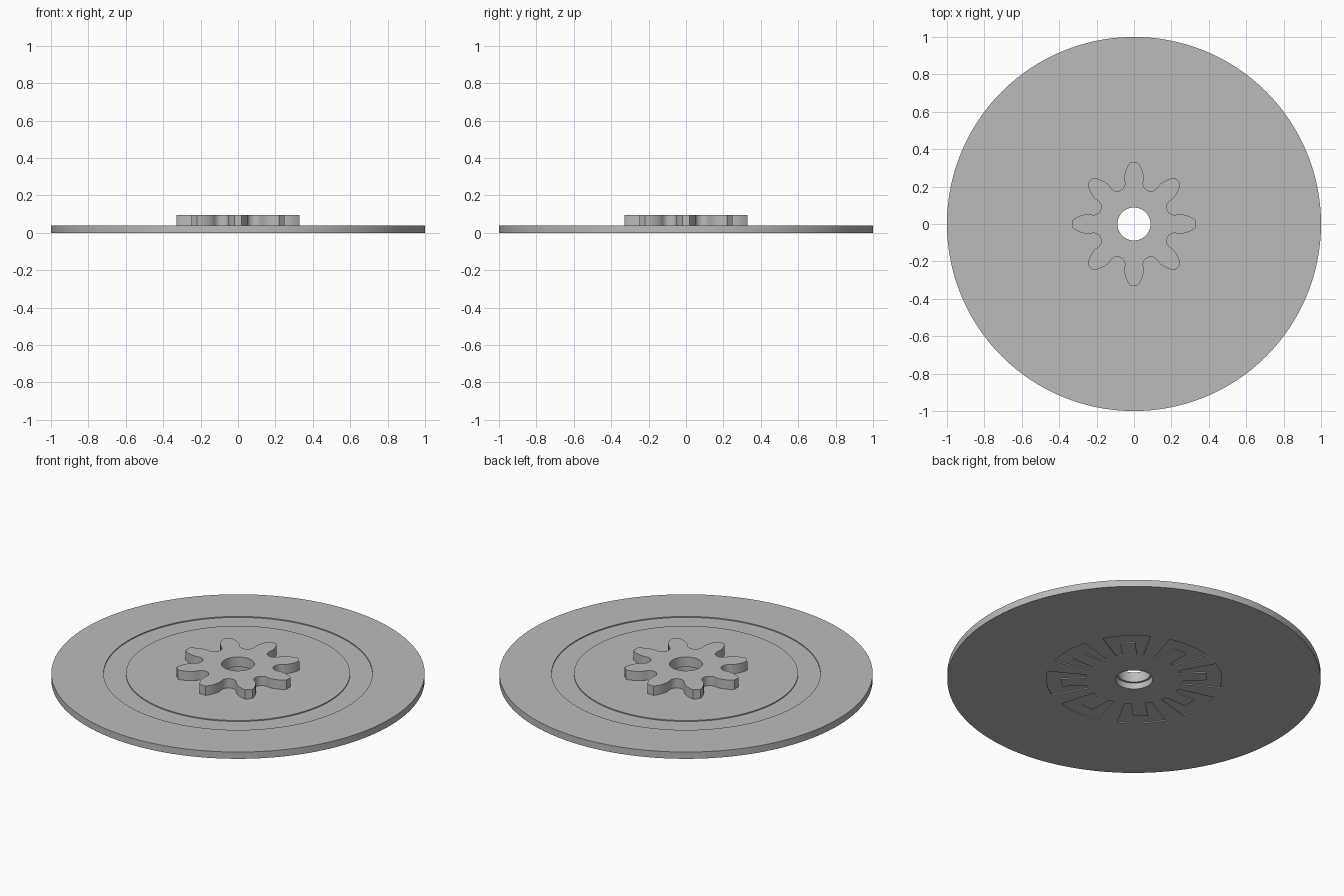
import bpy, bmesh
from math import sin, cos, pi, radians, atan2, hypot

if "Cube" in bpy.data.objects:
    bpy.data.objects.remove(bpy.data.objects["Cube"], do_unlink=True)

GREY = (0.5, 0.5, 0.5, 1)
grey = bpy.data.materials.new("plain_grey")
grey.use_nodes = True
grey.diffuse_color = GREY
grey.node_tree.nodes["Principled BSDF"].inputs["Base Color"].default_value = GREY


def polar(r, a):
    return (r * cos(a), r * sin(a))


def arc(r, a, b, n):
    return [polar(r, a + (b - a) * i / n) for i in range(n + 1)]


def finish(name, bm):
    bmesh.ops.recalc_face_normals(bm, faces=bm.faces)
    mesh = bpy.data.meshes.new(name)
    bm.to_mesh(mesh)
    bm.free()
    mesh.materials.append(grey)
    obj = bpy.data.objects.new(name, mesh)
    bpy.context.collection.objects.link(obj)
    return obj


def shade(obj):
    bpy.ops.object.select_all(action='DESELECT')
    obj.select_set(True)
    bpy.context.view_layer.objects.active = obj
    bpy.ops.object.shade_smooth_by_angle(angle=radians(30))


def loft_loops(bm, loops):
    """Join closed rings of points into a closed tube-like solid."""
    rings = [[bm.verts.new(p) for p in loop] for loop in loops]
    n = len(rings[0])
    for k, ring in enumerate(rings):
        nxt = rings[(k + 1) % len(rings)]
        for i in range(n):
            j = (i + 1) % n
            bm.faces.new((ring[i], ring[j], nxt[j], nxt[i]))


# Disc: turned profile with a shallow ring groove on top and a centre bore
profile = [(0.1, 0), (1, 0), (1, 0.04), (0.72, 0.04), (0.72, 0.034),
           (0.6, 0.034), (0.6, 0.04), (0.1, 0.04)]
SEGMENTS = 128
bm = bmesh.new()
loft_loops(bm, [[(*polar(r, 2 * pi * i / SEGMENTS), z) for i in range(SEGMENTS)]
                for r, z in profile])
disc = finish("disc", bm)

# Shallow U-shaped pockets in the underside, each around a short spoke
bm = bmesh.new()
half, spoke = radians(16), 0.04
inner, spoke_end, outer = 0.26, 0.39, 0.47
spoke_angle = atan2(spoke, inner)
for k in range(8):
    turn = k * pi / 4
    outline = arc(outer, -half, half, 10) + arc(inner, half, spoke_angle, 3)
    outline += [(spoke_end, spoke), (spoke_end, -spoke)]
    outline += arc(inner, -spoke_angle, -half, 3)
    base = [bm.verts.new((x * cos(turn) - y * sin(turn),
                          x * sin(turn) + y * cos(turn), -0.02)) for x, y in outline]
    face = bm.faces.new(base)
    grown = bmesh.ops.extrude_face_region(bm, geom=[face])["geom"]
    for v in grown:
        if isinstance(v, bmesh.types.BMVert):
            v.co.z = 0.006
cutter = finish("pocket_cutter", bm)
cutter.hide_render = True
cut = disc.modifiers.new("pockets", 'BOOLEAN')
cut.operation = 'DIFFERENCE'
cut.solver = 'EXACT'
cut.object = cutter
bpy.context.view_layer.objects.active = disc
bpy.ops.object.modifier_apply(modifier=cut.name)
bpy.data.objects.remove(cutter, do_unlink=True)
shade(disc)

# Gear: eight rounded teeth separated by round valleys, with a smaller bore
flank = [(0.33, 0.02), (0.313, 0.032), (0.29, 0.043), (0.265, 0.05), (0.245, 0.052)]
valley_r, valley_size, step = 0.235, 0.042, pi / 8
outline = []
for k in range(8):
    turn = k * pi / 4
    tooth = [(r, -w) for r, w in reversed(flank)] + flank
    # Valley half circle after the tooth
    cx, cy = polar(valley_r, step)
    for i in range(9):
        a = step - pi / 2 - pi * i / 8
        tooth.append((cx + valley_size * cos(a), cy + valley_size * sin(a)))
    outline += [polar(hypot(x, y), atan2(y, x) + turn) for x, y in tooth]

bore = [polar(0.088, atan2(y, x)) for x, y in outline]
low, high = 0.036, 0.095
bm = bmesh.new()
loft_loops(bm, [[(x, y, z) for x, y in ring] for ring, z in
                ((outline, low), (outline, high), (bore, high), (bore, low))])
shade(finish("gear", bm))
